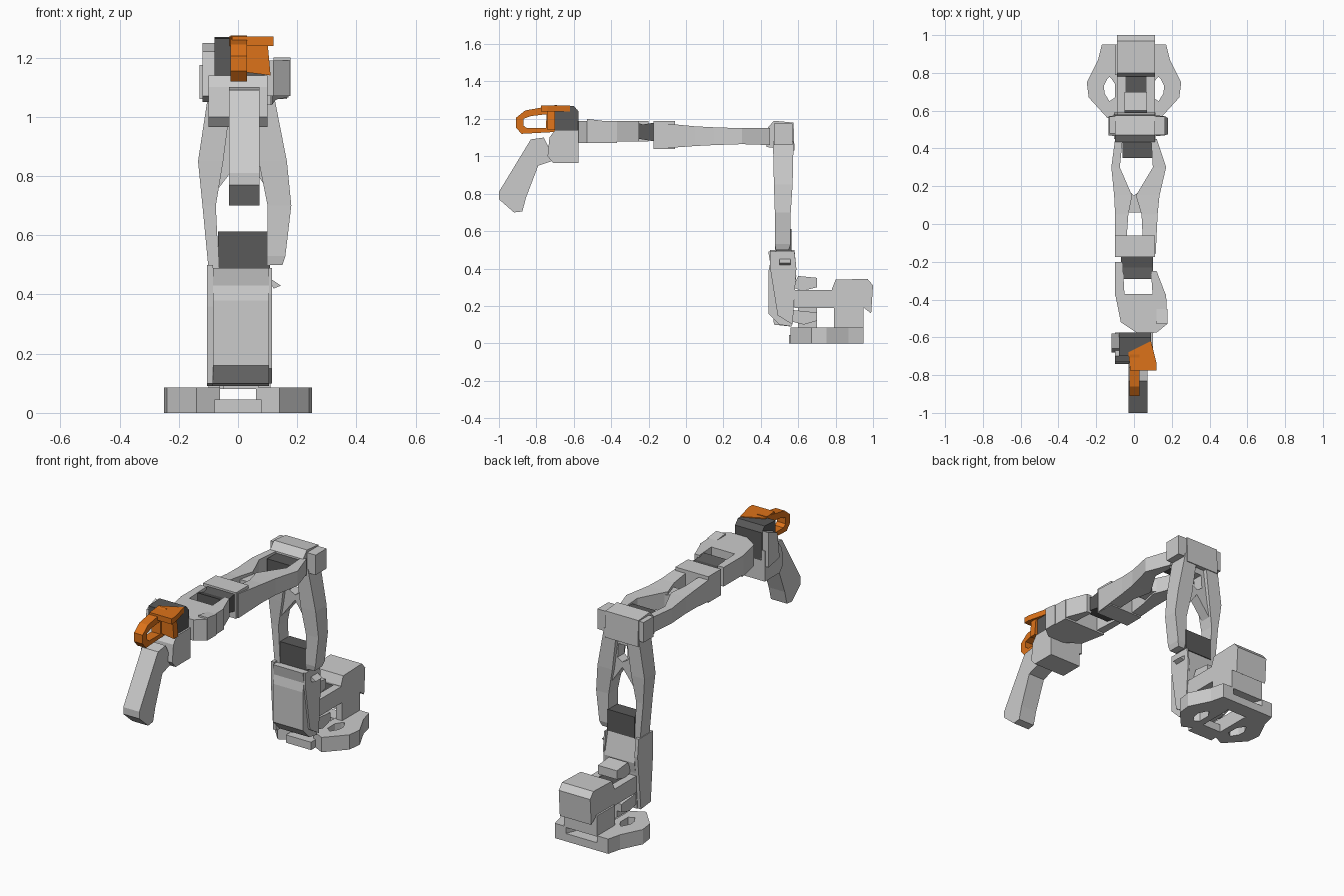
import bpy, bmesh
from mathutils import Vector

if "Cube" in bpy.data.objects:
    bpy.data.objects.remove(bpy.data.objects["Cube"])

def material(name, col):
    m = bpy.data.materials.new(name)
    m.diffuse_color = (*col, 1)
    m.use_nodes = True
    m.node_tree.nodes["Principled BSDF"].inputs["Base Color"].default_value = m.diffuse_color
    return m

ORANGE = material("orange", (0.72, 0.17, 0.01))
DARK = material("dark_grey", (0.1, 0.1, 0.1))

def finish(name, bm, mat=None):
    bmesh.ops.recalc_face_normals(bm, faces=bm.faces[:])
    me = bpy.data.meshes.new(name)
    bm.to_mesh(me)
    bm.free()
    ob = bpy.data.objects.new(name, me)
    bpy.context.collection.objects.link(ob)
    if mat:
        me.materials.append(mat)
    return ob

def place(axis, p, d):
    u, v = p
    return Vector({'x': (d, u, v), 'y': (u, d, v), 'z': (u, v, d)}[axis])

def prism(name, pts, axis, lo, hi, mat=None):
    """Extrude a profile along an axis."""
    bm = bmesh.new()
    a = [bm.verts.new(place(axis, p, lo)) for p in pts]
    b = [bm.verts.new(place(axis, p, hi)) for p in pts]
    n = len(pts)
    bm.faces.new(a)
    bm.faces.new(b)
    for i in range(n):
        j = (i + 1) % n
        bm.faces.new((a[i], a[j], b[j], b[i]))
    return finish(name, bm, mat)

def frame(name, outer, inner, axis, lo, hi, mat=None):
    """Extruded profile with one opening; both loops have equal counts."""
    bm = bmesh.new()
    n = len(outer)
    loops = [[bm.verts.new(place(axis, p, d)) for p in lp]
             for lp, d in ((outer, lo), (outer, hi), (inner, hi), (inner, lo))]
    for k in range(4):
        s, t = loops[k], loops[(k + 1) % 4]
        for i in range(n):
            j = (i + 1) % n
            bm.faces.new((s[i], s[j], t[j], t[i]))
    return finish(name, bm, mat)

def box(name, x, y, z, mat=None):
    return prism(name, [(x[0], y[0]), (x[1], y[0]), (x[1], y[1]), (x[0], y[1])], 'z', *z, mat)

def loft(name, axis, stations, mat=None):
    """Rectangular sections (position, u0, u1, v0, v1) joined along an axis."""
    bm = bmesh.new()
    rings = [[bm.verts.new(place(axis, p, d)) for p in ((u0, v0), (u1, v0), (u1, v1), (u0, v1))]
             for d, u0, u1, v0, v1 in stations]
    bm.faces.new(rings[0])
    bm.faces.new(rings[-1])
    for s, t in zip(rings, rings[1:]):
        for i in range(4):
            j = (i + 1) % 4
            bm.faces.new((s[i], s[j], t[j], t[i]))
    return finish(name, bm, mat)

# Base foot: two clamp wings joined by a rear bar and a low front strip
for side, tag in ((-1, "left"), (1, "right")):
    outer = [(.06, .6), (.14, .56), (.24, .67), (.25, .75), (.19, .87), (.17, .95), (.1, .95), (.06, .85)]
    inner = [(.1, .67), (.13, .65), (.155, .69), (.16, .73), (.14, .77), (.13, .78), (.12, .77), (.1, .74)]
    frame("foot_" + tag, [(side * u, v) for u, v in outer],
          [(side * u, v) for u, v in inner], 'z', 0, .085)
box("foot_rear_bar", (-.11, .11), (.86, .95), (0, .045))
box("foot_front_bar", (-.08, .08), (.55, .65), (0, .045))

# Rear housing: post walls, block, upper lid
for x0, x1, tag in ((-.1, -.06, "left"), (.07, .11, "right")):
    box("base_post_" + tag, (x0, x1), (.79, .95), (.08, .2))
box("base_post_back", (-.06, .07), (.9, .95), (.08, .2))
prism("base_block", [(.79, .19), (.95, .19), (.99, .16), (1, .31), (.97, .345), (.8, .34), (.78, .29)],
      'x', -.09, .11)

# Shoulder turning motor and its holder
for x0, x1, tag in ((-.09, -.045, "left"), (.065, .11, "right")):
    box("base_bridge_" + tag, (x0, x1), (.58, .8), (.19, .285))
box("pan_motor", (-.045, .065), (.6, .79), (.2, .28), DARK)
prism("pan_bracket_top", [(.57, .3), (.62, .28), (.7, .3), (.7, .35), (.6, .36)], 'x', -.05, .07)
prism("pan_bracket_bottom", [(.55, .12), (.63, .1), (.7, .12), (.7, .165), (.55, .18)], 'x', -.08, .1)
box("pan_post", (-.05, .07), (.6, .7), (.08, .2))

# Shoulder lift motor housing
prism("shoulder_housing", [(.44, .16), (.5, .1), (.565, .09), (.58, .3), (.59, .36), (.56, .49),
                           (.44, .49), (.45, .43), (.44, .38)], 'x', -.085, .105)
prism("shoulder_rib_left", [(.45, .36), (.47, .1), (.56, .09), (.59, .4), (.58, .5), (.45, .5)], 'x', -.105, -.085)
prism("shoulder_rib_right", [(.45, .4), (.49, .15), (.57, .1), (.59, .4), (.58, .49), (.45, .49)], 'x', .105, .115)
prism("shoulder_tab", [(.1, .46), (.145, .43), (.12, .42)], 'y', .5, .56)

# Upper arm: two bowed rails, web with a window, motor at the bottom
loft("upper_arm_left", 'z', [(.49, -.1, -.065, .475, .56), (.7, -.12, -.075, .475, .56),
                             (.85, -.135, -.05, .47, .57), (1.08, -.1, -.02, .465, .575)])
loft("upper_arm_right", 'z', [(.5, .1, .15, .48, .55), (.53, .1, .16, .475, .56), (.7, .1, .18, .475, .56),
                              (.85, .07, .165, .47, .57), (1.08, .04, .12, .465, .575)])
frame("upper_arm_web", [(-.08, .74), (.02, .87), (.11, .74), (.09, 1.06), (.02, 1.06), (-.06, 1.06)],
      [(-.015, .92), (.02, .9), (.05, .92), (.045, 1.0), (.02, 1.0), (-.01, 1.0)], 'y', .49, .55)
box("upper_arm_motor", (-.068, .108), (.48, .565), (.49, .612), DARK)

# Elbow
prism("elbow_housing", [(.43, 1.05), (.58, 1.03), (.575, 1.18), (.47, 1.19), (.435, 1.15)], 'x', -.1, .11)
box("elbow_cap_right", (.11, .165), (.47, .57), (1.06, 1.175))
box("elbow_cap_left", (-.13, -.1), (.48, .57), (1.06, 1.175))
box("elbow_motor", (-.06, .095), (.35, .44), (1.07, 1.14), DARK)

# Forearm: two rails and a pierced web
loft("forearm_left", 'y', [(.45, -.1, -.06, 1.06, 1.15), (.3, -.12, -.075, 1.065, 1.15),
                           (.15, -.105, -.01, 1.06, 1.155), (.05, -.1, -.03, 1.055, 1.16), (-.16, -.1, -.045, 1.04, 1.18)])
loft("forearm_right", 'y', [(.45, .09, .12, 1.06, 1.15), (.3, .1, .17, 1.065, 1.15),
                            (.15, .01, .135, 1.06, 1.155), (.05, .04, .125, 1.055, 1.16), (-.16, .05, .115, 1.04, 1.18)])
prism("forearm_web", [(-.05, .2), (0, .15), (.06, .2), (.06, .06), (-.05, .06)], 'z', 1.07, 1.14)
box("forearm_end", (-.1, .11), (-.175, -.06), (1.04, 1.19))

# Wrist bend motor and wrist holder
prism("wrist_motor", [(-.29, 1.1), (-.17, 1.08), (-.17, 1.18), (-.23, 1.17), (-.29, 1.19)],
      'x', -.07, .1, DARK)
for pts, tag in (([(-.1, -.2), (-.06, -.2), (-.05, -.38), (-.1, -.38)], "left"),
                 ([(.09, -.25), (.12, -.25), (.17, -.38), (.1, -.4)], "right")):
    prism("wrist_fork_" + tag, pts, 'z', 1.08, 1.19)
prism("wrist_block", [(-.1, -.37), (.17, -.37), (.175, -.53), (.12, -.575), (.02, -.58), (-.07, -.52)],
      'z', 1.07, 1.19)

# Gripper body: lower housing and dark motor above
prism("gripper_housing", [(-.575, .965), (-.71, .965), (-.74, 1.0), (-.73, 1.1), (-.7, 1.14), (-.575, 1.14)],
      'x', -.1, .1)
prism("gripper_motor", [(-.575, 1.08), (-.7, 1.1), (-.7, 1.265), (-.6, 1.27), (-.575, 1.24)],
      'x', -.08, .09, DARK)
prism("gripper_side_left", [(-.58, 1.05), (-.68, 1.07), (-.66, 1.22), (-.58, 1.25)], 'x', -.12, -.08)
prism("gripper_side_right", [(-.45, 1.07), (-.53, 1.07), (-.53, 1.2), (-.45, 1.19)], 'x', .12, .178)

# Fixed jaw pointing down and forward
prism("fixed_jaw", [(-.7, .98), (-.76, 1.1), (-.83, 1.09), (-1, .81), (-1, .77), (-.92, .7), (-.875, .705),
                    (-.855, .78), (-.79, .95)], 'x', -.03, .072)

# Trigger loop
frame("trigger_loop", [(-.69, 1.275), (-.86, 1.245), (-.91, 1.205), (-.91, 1.155), (-.88, 1.12), (-.7, 1.13)],
      [(-.745, 1.225), (-.83, 1.215), (-.87, 1.2), (-.87, 1.165), (-.85, 1.15), (-.75, 1.15)],
      'x', -.025, .03, ORANGE)
prism("trigger_plate_top", [(-.03, -.68), (.09, -.62), (.12, -.74), (.12, -.775), (-.02, -.775)],
      'z', 1.24, 1.272, ORANGE)
prism("trigger_plate_front", [(.03, 1.15), (.11, 1.14), (.1, 1.25), (.03, 1.25)], 'y', -.74, -.7, ORANGE)
